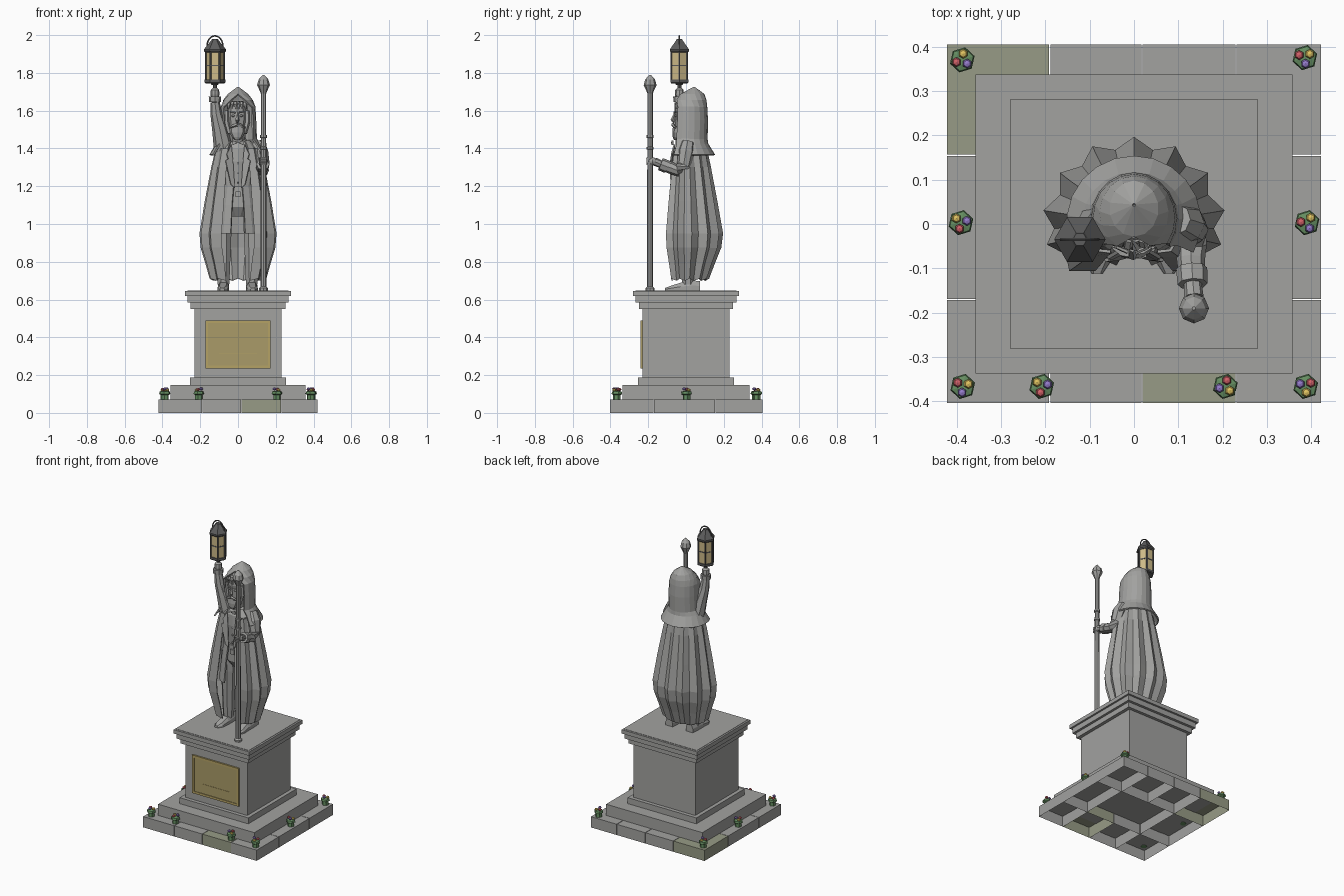
import bpy, bmesh, math, random
from math import sin, cos, pi, radians
from mathutils import Vector, Matrix
random.seed(4)

def mat(name, c):
    m = bpy.data.materials.new(name)
    m.diffuse_color = (*c, 1)
    return m
DARK = mat("iron", (.11, .11, .11)); GLASS = mat("glass", (.62, .5, .25)); BRASS = mat("brass", (.46, .36, .13))
BRIGHT = mat("brass_field", (.4, .33, .14)); GREEN = mat("leaf", (.13, .27, .12)); MOSS = mat("moss", (.31, .33, .24))
STONE = mat("statue_stone", (.36, .36, .35))
PETALS = [mat("petal_%d" % i, c) for i, c in enumerate([(.75, .55, .12), (.65, .12, .14), (.3, .2, .6)])]

def mesh(name, verts, faces, m=None, thick=0):
    me = bpy.data.meshes.new(name)
    me.from_pydata([tuple(v) for v in verts], [], faces)
    bm = bmesh.new(); bm.from_mesh(me)
    bmesh.ops.remove_doubles(bm, verts=bm.verts, dist=1e-5)
    bmesh.ops.recalc_face_normals(bm, faces=bm.faces)
    bm.to_mesh(me); bm.free()
    ob = bpy.data.objects.new(name, me)
    bpy.context.collection.objects.link(ob)
    me.materials.append(m or STONE)
    if thick:
        s = ob.modifiers.new("thickness", 'SOLIDIFY'); s.thickness = thick; s.offset = 0
    return ob

def loft(name, rings, closed=True, m=None, thick=0, bottom=True):
    n = len(rings[0]); f = []
    for i in range(len(rings) - 1):
        for j in range(n if closed else n - 1):
            k = (j + 1) % n
            f.append((i*n + j, i*n + k, (i+1)*n + k, (i+1)*n + j))
    if closed:
        f.append(tuple(range((len(rings)-1)*n, len(rings)*n)))
        if bottom: f.append(tuple(range(n)))
    return mesh(name, [p for r in rings for p in r], f, m, thick)

def box(name, x0, x1, y0, y1, z0, z1, m=None, bottom=True):
    return loft(name, [[(x0, y0, z), (x1, y0, z), (x1, y1, z), (x0, y1, z)] for z in (z0, z1)], m=m, bottom=bottom)

def turned(name, x, y, prof, n=6, m=None, sx=1, sy=1, a0=0.0):
    # stacked (z, radius[, y shift]) rings about a vertical axis
    return loft(name, [[(x + sx*p[1]*cos(a0 + 2*pi*i/n), y + (p[2] if len(p) > 2 else 0) + sy*p[1]*sin(a0 + 2*pi*i/n), p[0])
                        for i in range(n)] for p in prof], m=m)

def tube(name, path, n=8, m=None):
    # path of (x, y, z, radius)
    P = [Vector(p[:3]) for p in path]; rings = []
    for i, p in enumerate(P):
        d = (P[min(i+1, len(P)-1)] - P[max(i-1, 0)]).normalized()
        u = d.cross(Vector((0, 1, 0)) if abs(d.y) < .8 else Vector((1, 0, 0))).normalized(); v = d.cross(u)
        rings.append([p + path[i][3]*(u*cos(2*pi*j/n) + v*sin(2*pi*j/n)) for j in range(n)])
    return loft(name, rings, m=m)

def ball(name, loc, scale, u=8, v=6, m=None):
    bm = bmesh.new()
    bmesh.ops.create_uvsphere(bm, u_segments=u, v_segments=v, radius=1)
    bm.transform(Matrix.Translation(loc) @ Matrix.Diagonal((*scale, 1)))
    me = bpy.data.meshes.new(name); bm.to_mesh(me); bm.free()
    ob = bpy.data.objects.new(name, me); bpy.context.collection.objects.link(ob)
    me.materials.append(m or STONE)
    return ob

# paving stones, open underneath, in a 4 x 3 ring around an open centre
xs, ys, g = (-.421, -.19, .018, .23, .421), (-.403, -.17, .155, .405), .0015
for i in range(4):
    for j in range(3):
        if j == 1 and i in (1, 2): continue
        box("paving_stone", xs[i] + g*(i > 0), xs[i+1] - g*(i < 3), ys[j] + g*(j > 0), ys[j+1] - g*(j < 2), 0, .072,
            MOSS if (i, j) in ((0, 2), (2, 0)) else None, bottom=False)

# stepped pedestal
for nm, x, y, z0, z1 in (("lower_step", .357, .337, .07, .147), ("plinth_foot", .255, .255, .145, .187),
                         ("pedestal_block", .23, .23, .185, .552), ("cornice_lower", .252, .25, .55, .585),
                         ("cornice_middle", .268, .268, .585, .622), ("cornice_top", .28, .281, .62, .646),
                         ("cornice_cap", .268, .268, .64, .648)):
    box(nm, -x, x, -y, y, z0, z1)

# plaque: field, raised frame and divider
box("plaque_field", -.173, .173, -.237, -.228, .235, .49, BRIGHT)
for nm, a in (("top", (-.173, .173, .475, .49)), ("bottom", (-.173, .173, .235, .25)),
              ("left", (-.173, -.158, .25, .475)), ("right", (.158, .173, .25, .475))):
    box("plaque_frame_" + nm, a[0], a[1], -.241, -.23, a[2], a[3], BRASS)
box("plaque_divider", -.1, .1, -.239, -.235, .311, .314, BRASS)

# flower clumps
for x, y in ((-.387, .37), (.385, .375), (-.39, .003), (.39, .003), (-.386, -.366), (-.208, -.366), (.206, -.366), (.387, -.366)):
    turned("flower_leaves", x, y, [(.07, .02), (.095, .02), (.1, .029), (.113, .026), (.117, .012)], 6, GREEN, a0=.3)
    t = random.random()*6
    for k in range(3):
        a = t + k*2.1
        ball("flower_bloom", (x + .014*cos(a), y + .014*sin(a), .121 + .003*k), (.011, .011, .008), 6, 4, PETALS[k])

# boots and trouser legs
for s, cx in ((-1, -.077), (1, .073)):
    loft("boot", [[(cx + w*a + s*t, y, .647 + h*b) for a, b in ((-1, 0), (1, 0), (1, .5), (.6, 1), (-.6, 1), (-1, .5))]
                  for y, w, h, t in ((-.112, .012, .014, .006), (-.085, .028, .024, .004), (-.03, .03, .042, 0), (.03, .03, .055, 0), (.075, .026, .05, 0))])
    turned("trouser_leg", cx, .01, [(.68, .033), (.73, .036), (.9, .043), (1.0, .048), (1.13, .045)], 8, a0=pi/8)
turned("trouser_hips", 0, .005, [(1.04, .04), (1.09, .085), (1.2, .085)], 10, sy=.75)

# waistcoat torso with buttons and belt
turned("waistcoat", 0, .01, [(1.1, .08), (1.2, .077), (1.33, .095), (1.4, .09), (1.45, .045)], 10, sy=.75, a0=pi/10)
turned("belt", 0, .01, [(1.145, .083), (1.17, .083)], 10, sy=.76, a0=pi/10)
box("belt_buckle", -.014, .014, -.064, -.05, 1.142, 1.173)
for z in (1.22, 1.27, 1.32):
    ball("waistcoat_button", (0, -.058, z), (.006, .005, .006), 6, 4)

# open coat with skirts, pointed lapels
def arc(z, rx, ry, gap, n=16, cy=.01):
    a, b = radians(-90 + gap), radians(270 - gap)
    return [(rx*cos(a + (b-a)*i/n), cy + ry*sin(a + (b-a)*i/n), z) for i in range(n + 1)]
loft("coat", [arc(z, rx, ry, gp) for z, rx, ry, gp in ((.95, .122, .105, 18), (1.1, .105, .092, 17), (1.2, .093, .08, 14),
              (1.33, .107, .084, 26), (1.4, .103, .075, 30), (1.44, .06, .055, 38))], False, thick=.009)
for s in (-1, 1):
    mesh("lapel", [(s*x, y, z) for x, y, z in ((.018, -.074, 1.19), (.038, -.079, 1.21), (.066, -.082, 1.335), (.052, -.078, 1.345),
         (.06, -.076, 1.37), (.036, -.062, 1.42), (.028, -.066, 1.34))], [(0, 1, 2, 3, 6), (3, 4, 5, 6)], thick=.008)
    mesh("collar_bow", [(s*x, y, z) for x, y, z in ((0, -.075, 1.43), (.028, -.07, 1.442), (.028, -.07, 1.418))], [(0, 1, 2)], thick=.01)

# pleated cape, open at the front
rings = []
for z, r, amp, back in ((.70, .138, .011, .8), (.79, .159, .012, .87), (.875, .184, .013, .93), (.95, .19, .013, .95),
                        (1.12, .163, .012, .93), (1.3, .132, .008, .92), (1.40, .112, .004, .93)):
    ring = []
    for i in range(23):
        a = radians(90 + (i - 11)*13.5)
        q = r + amp*(1 if i % 2 else -1)
        if i in (0, 22): q *= .94
        y = q*sin(a)
        ring.append((q*cos(a), y*(back if y > 0 else .72), z + (.012 if i % 2 and z < .72 else 0)))
    rings.append(ring)
loft("cape", rings, False, thick=.007)

# hood with flared shoulder collar, closed to a peak above the face
rings = []
for z, rx, ry, cy, e in ((1.365, .148, .145, .005, 28), (1.425, .112, .105, .008, 32), (1.45, .096, .1, .01, 36), (1.55, .092, .1, .012, 34),
                         (1.62, .088, .094, .014, 36), (1.655, .074, .08, .024, 62), (1.685, .052, .06, .034, 90), (1.722, .001, .001, .043, 90)):
    a, b = radians(-e), radians(180 + e)
    rings.append([(rx*cos(a + (b-a)*i/14), cy + ry*sin(a + (b-a)*i/14), z) for i in range(15)])
loft("hood", rings, False, thick=.009)

# head, hair, face, moustache, beard
turned("head", -.004, .005, [(1.43, .04), (1.47, .046), (1.51, .056), (1.57, .06), (1.62, .057), (1.65, .035)], 10, sy=1.08, a0=pi/10)
turned("neck", 0, .01, [(1.39, .045), (1.47, .04)], 8)
for i in range(6):
    x = -.044 + i*.016
    tube("hair_lock", [(x, -.035, 1.642, .011), (x*1.1, -.055 + abs(x)*.4, 1.63, .01), (x*1.2, -.058 + abs(x)*.45, 1.608, .004)], 5)
turned("beard", -.004, -.035, [(1.445, .012, -.02), (1.46, .028, -.014), (1.485, .042, -.006), (1.515, .046, 0)], 8, sy=.75)
tube("nose", [(-.004, -.058, 1.588, .006), (-.004, -.071, 1.55, .011), (-.004, -.062, 1.537, .006)], 5)
for s in (-1, 1):
    tube("moustache", [(-.004, -.069, 1.527, .01), (-.004 + s*.022, -.066, 1.52, .009), (-.004 + s*.043, -.054, 1.508, .003)], 5)
    tube("eyebrow", [(-.004 + s*.01, -.063, 1.59, .005), (-.004 + s*.036, -.052, 1.594, .004)], 5)
    ball("eye", (-.004 + s*.022, -.055, 1.573), (.009, .007, .006))
    tube("side_whisker", [(-.004 + s*.054, -.025, 1.6, .012), (-.004 + s*.055, -.03, 1.54, .014), (-.004 + s*.04, -.035, 1.48, .012)], 5)

# raised arm
LX, LY = -.122, -.035
tube("raised_sleeve", [(-.07, .005, 1.33, .05), (-.08, -.005, 1.42, .05), (-.096, -.018, 1.5, .041), (-.115, -.03, 1.58, .031), (LX, LY, 1.645, .025)])
tube("raised_cuff", [(LX, LY, 1.645, .031), (LX, LY, 1.675, .033)])
tube("raised_hand", [(LX, LY, 1.66, .018), (LX, LY, 1.685, .024), (LX, LY, 1.71, .022), (LX, LY, 1.72, .012)])

# lowered arm gripping the staff
SX, SY = .135, -.19
tube("bent_sleeve", [(.095, .01, 1.43, .035), (.116, 0, 1.38, .045), (.13, -.012, 1.31, .038), (.13, -.045, 1.284, .034), (.128, -.08, 1.297, .032), (.13, -.108, 1.306, .03)])
tube("bent_cuff", [(.13, -.1, 1.303, .035), (.132, -.135, 1.317, .034)])
tube("wrist", [(.132, -.13, 1.315, .02), (.135, -.165, 1.33, .022)])
ball("staff_hand", (SX, SY + .012, 1.332), (.023, .026, .021))
for k in range(4):
    tube("finger", [(SX - .02, SY + .012, 1.317 + k*.01, .006), (SX - .014, SY - .015, 1.317 + k*.01, .006), (SX + .016, SY - .015, 1.317 + k*.01, .006)], 5)

# staff: foot, shaft, rings and spear finial in one profile
turned("staff", SX, SY, [(.647, .024), (.66, .024), (.668, .016), (1.395, .015), (1.396, .019), (1.408, .019), (1.409, .015), (1.455, .014),
       (1.457, .019), (1.47, .019), (1.472, .014), (1.69, .014), (1.705, .02), (1.735, .034), (1.765, .026), (1.79, .004)], 8)

# hexagonal lantern
turned("lantern_handle", LX, LY, [(1.71, .012), (1.735, .01), (1.738, .02), (1.748, .02)], 8, DARK)
turned("lantern_base", LX, LY, [(1.745, .05), (1.75, .055), (1.764, .055)], 6, DARK)
turned("lantern_glass", LX, LY, [(1.76, .048), (1.915, .048)], 6, GLASS)
turned("lantern_mid_band", LX, LY, [(1.836, .0505), (1.843, .0505)], 6, DARK)
turned("lantern_roof", LX, LY, [(1.908, .052), (1.915, .058), (1.925, .058), (1.972, .02), (1.98, .016)], 6, DARK)
for i in range(6):
    x, y = LX + .049*cos(i*pi/3), LY + .049*sin(i*pi/3)
    tube("lantern_post", [(x, y, 1.755, .005), (x, y, 1.915, .005)], 6, DARK)
tube("lantern_bail", [(LX + .042*cos(a), LY, 1.942 + .054*sin(a), .004) for a in [pi*i/12 for i in range(13)]], 6, DARK)
